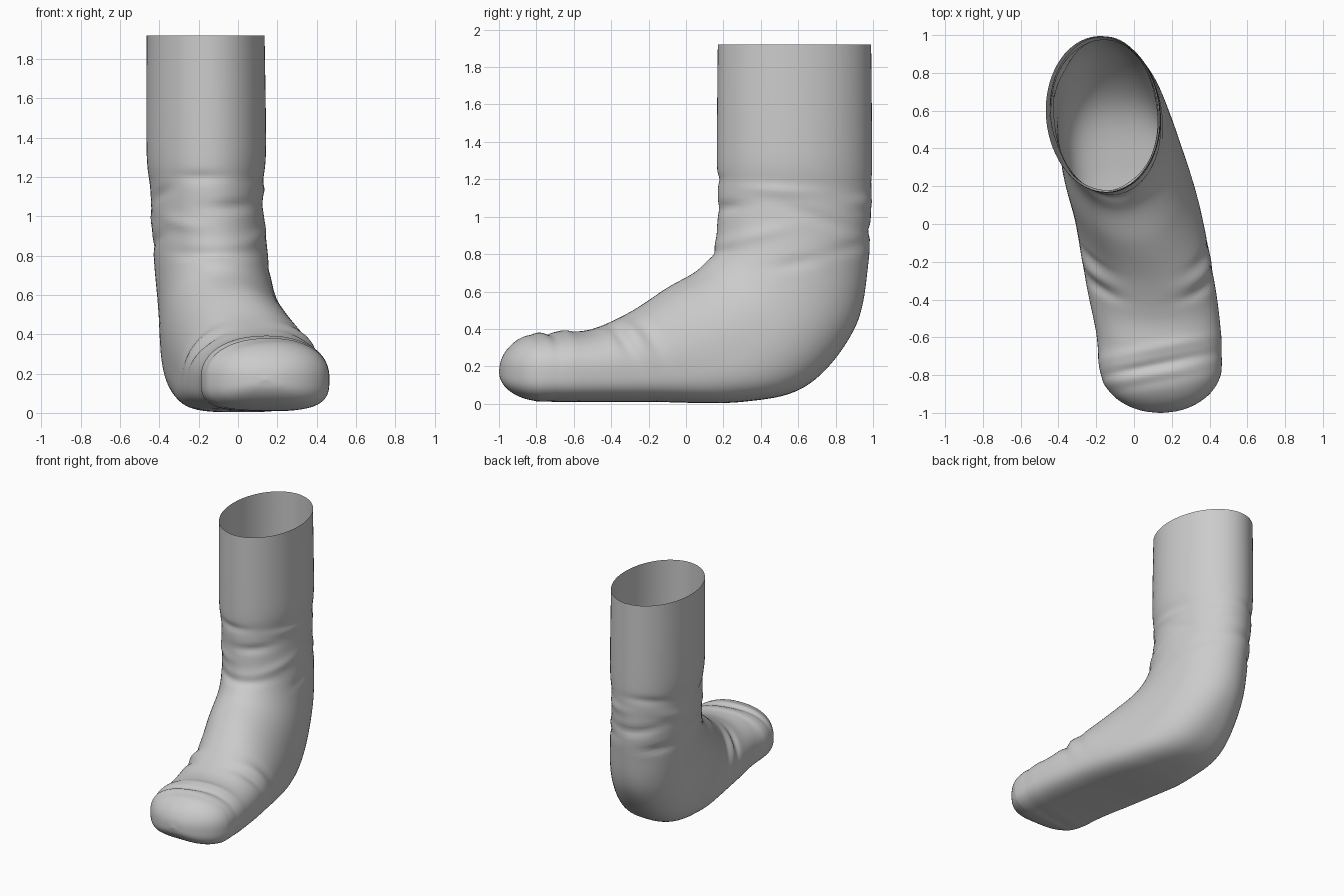
import bpy
import bmesh
import random
from math import sin, cos, pi, exp, copysign
from mathutils import Vector

SEGMENTS = 72
STEPS = 14
random.seed(4)

if "Cube" in bpy.data.objects:
    bpy.data.objects.remove(bpy.data.objects["Cube"])

# Leg and instep sections: front y, z / back y, z / right x, left x
sections = [
    (.17, 1.92, .99, 1.92, -.465, .135),
    (.165, 1.35, .995, 1.33, -.465, .142),
    (.17, 1.15, .99, 1.1, -.445, .125),
    (.16, .88, .975, .75, -.43, .15),
    (.08, .73, .9, .4, -.405, .19),
    (-.1, .62, .65, .1, -.38, .27),
    (-.3, .49, .3, .01, -.315, .36),
    (-.5, .4, -.2, .01, -.25, .43),
    (-.65, .385, -.52, .01, -.2, .46),
]


def toe_section(angle):
    """Slice of the rounded toe cap, shrinking towards the tip."""
    y = -.75 - .25 * sin(angle)
    size = cos(angle)
    return (y, .17 + .215 * size, y, .17 - .16 * size,
            .14 - .325 * size, .14 + .325 * size)


toe_slices = 6
sections += [toe_section(.49 * pi * i / toe_slices) for i in range(toe_slices + 1)]


def smooth_sections(rows):
    """Interpolate the sections with a smooth spline."""
    last = len(rows) - 1
    result = []
    for i in range(last):
        neighbours = [rows[min(max(i + k, 0), last)] for k in range(-1, 3)]
        for step in range(STEPS):
            t = step / STEPS
            result.append([
                b + t * (c - a) / 2
                + t * t * (a - 2.5 * b + 2 * c - d / 2)
                + t ** 3 * (3 * (b - c) + d - a) / 2
                for a, b, c, d in zip(*neighbours)])
    result.append(rows[last])
    return result


def power(value, exponent):
    return copysign(abs(value) ** exponent, value)


def section_points(row):
    """Oval around the leg, becoming rounded with a flat sole along the foot."""
    front_y, front_z, back_y, back_z, right, left = row
    footness = min(max((.15 - front_y) / .5, 0), 1)
    front = Vector((0, front_y, front_z))
    back = Vector((0, back_y, back_z))
    middle = back.lerp(front, .5 - .06 * footness)
    slope = -.04 - .16 * footness
    for i in range(SEGMENTS):
        angle = 2 * pi * i / SEGMENTS
        up = cos(angle)
        roundness = 2 / (2 + (.25 if up > 0 else 1.3) * footness)
        across = power(sin(angle), roundness)
        along = power(up, roundness)
        point = middle.lerp(front if along > 0 else back, abs(along))
        point.x = (left + right) / 2 + across * (left - right) / 2
        point.x += slope * (point.y - middle.y)
        point.z = max(point.z, 0)
        yield point


# Fabric folds: centre, direction across the fold, length, depth
folds = []


def add_fold(centre, across, length, depth):
    folds.append((Vector(centre), Vector(across).normalized(), length, depth))


# Creases over the toes
for i, depth in enumerate((-.005, -.018, .008)):
    add_fold((.1, -.84 + .09 * i, .37), (-.2, 1, 0), .28, depth)

# Creases on both sides of the ball of the foot
for side in (-1, 1):
    for i, depth in enumerate((-.015, .01, -.01)):
        add_fold((.08 + .27 * side, -.34 + .08 * i, .34),
                 (-.2 * side, 1, .5), .13, depth)

# Slouch creases scattered around the ankle
for i in range(16):
    turn = 2.4 * i
    height = .75 + .03 * i
    add_fold((-.15 + .3 * cos(turn), .58 + .4 * sin(turn), height),
             (0, random.uniform(-.4, .4), 1),
             random.uniform(.12, .2), random.choice((-.015, -.01, .01)))


def fold_height(point):
    height = 0
    for centre, across, length, depth in folds:
        offset = point - centre
        side = offset.dot(across)
        along = offset.length_squared - side * side
        height += depth * exp(-(side / .03) ** 2 - along / length ** 2)
    return height


# Sock skin lofted from the open cuff to the closed toe
bm = bmesh.new()
rings = [[bm.verts.new(p) for p in section_points(row)]
         for row in smooth_sections(sections)]
for upper, lower in zip(rings, rings[1:]):
    for i in range(SEGMENTS):
        j = (i + 1) % SEGMENTS
        bm.faces.new((upper[j], upper[i], lower[i], lower[j]))
bm.faces.new(reversed(rings[-1]))

# Turn the skin outward, using the front of the cuff as reference
bm.normal_update()
if rings[0][0].normal.y > 0:
    bmesh.ops.reverse_faces(bm, faces=bm.faces[:])
    bm.normal_update()

# Press the folds into the fabric
moves = [(vert, vert.normal * fold_height(vert.co)) for vert in bm.verts]
for vert, move in moves:
    vert.co += move

mesh = bpy.data.meshes.new("sock")
bm.to_mesh(mesh)
bm.free()
sock = bpy.data.objects.new("sock", mesh)
bpy.context.collection.objects.link(sock)

# Plain grey fabric
grey = bpy.data.materials.new("grey fabric")
grey.use_nodes = True
colour = (.6, .6, .6, 1)
grey.diffuse_color = colour
grey.node_tree.nodes["Principled BSDF"].inputs["Base Color"].default_value = colour
mesh.materials.append(grey)

bpy.ops.object.select_all(action="DESELECT")
sock.select_set(True)
bpy.context.view_layer.objects.active = sock
bpy.ops.object.shade_smooth_by_angle()
